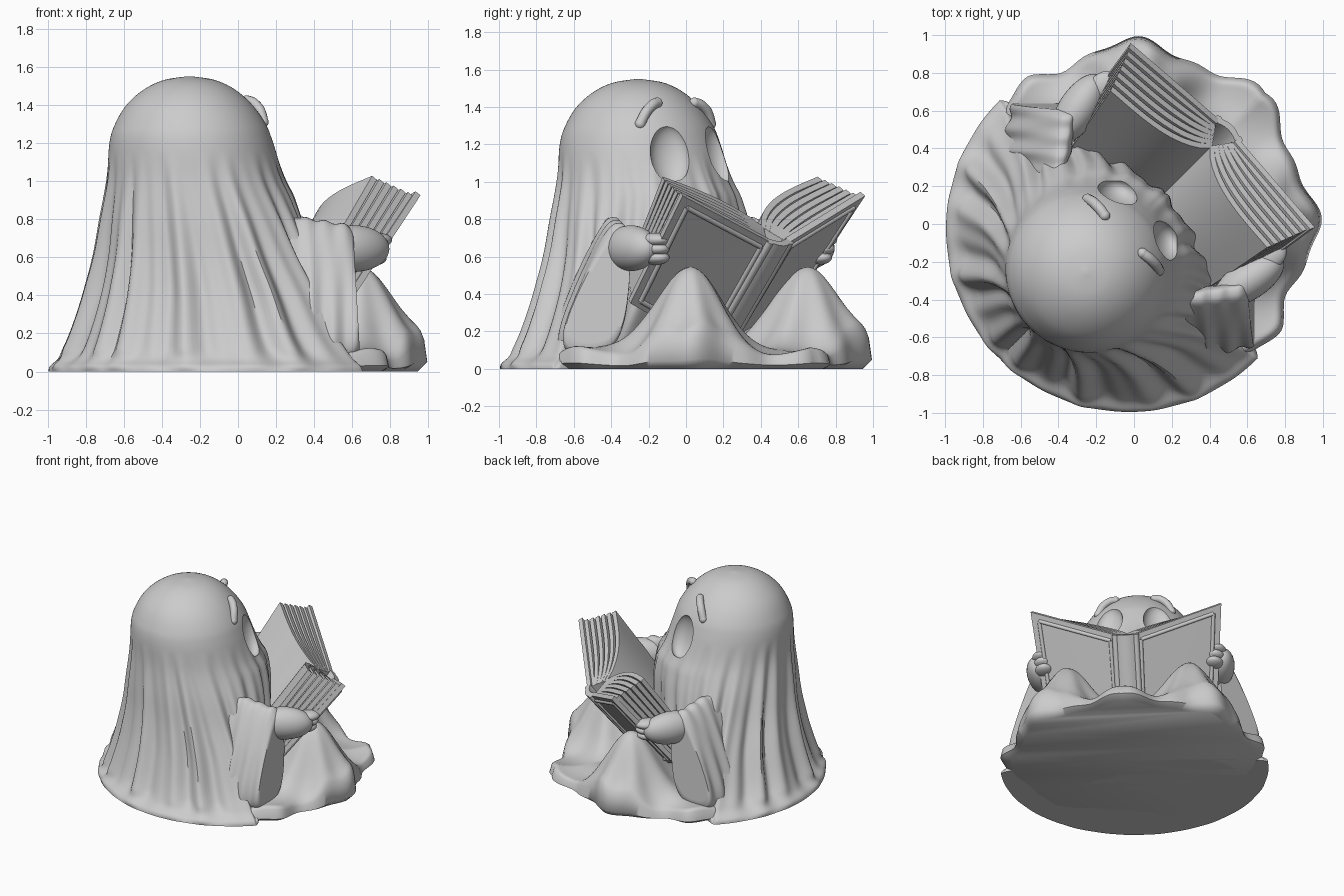
import bpy, bmesh, math
from math import sin, cos, pi, sqrt, exp
from mathutils import Vector, Matrix

if "Cube" in bpy.data.objects:
    bpy.data.objects.remove(bpy.data.objects["Cube"])

# Built facing local +Y and symmetric in X, then every object is turned -45 degrees.
def L(x, y, z):
    """World position -> local frame."""
    return Vector(((x - y) / sqrt(2), (x + y) / sqrt(2), z))

def finish(name, bm, mirror=False, angle=45):
    bmesh.ops.recalc_face_normals(bm, faces=bm.faces)
    if mirror:
        dup = bmesh.ops.duplicate(bm, geom=bm.verts[:] + bm.edges[:] + bm.faces[:])["geom"]
        for v in dup:
            if isinstance(v, bmesh.types.BMVert):
                v.co.x *= -1
        bmesh.ops.reverse_faces(bm, faces=[f for f in dup if isinstance(f, bmesh.types.BMFace)])
    me = bpy.data.meshes.new(name)
    bm.to_mesh(me)
    bm.free()
    ob = bpy.data.objects.new(name, me)
    bpy.context.collection.objects.link(ob)
    ob.rotation_euler.z = -pi / 4
    smooth(ob, angle)
    return ob

def smooth(ob, angle):
    bpy.ops.object.select_all(action='DESELECT')
    ob.select_set(True)
    bpy.context.view_layer.objects.active = ob
    bpy.ops.object.shade_smooth_by_angle(angle=math.radians(angle))

def loft(bm, rings):
    rows = [[bm.verts.new(p) for p in r] for r in rings]
    for a, b in zip(rows, rows[1:]):
        for i in range(len(a)):
            j = (i + 1) % len(a)
            bm.faces.new((a[i], a[j], b[j], b[i]))
    bm.faces.new(rows[0])
    bm.faces.new(rows[-1])

def slab(bm, fn, n, thick, nu=14, nv=4):
    """Curved sheet fn(u, v) thickened along n."""
    rings = []
    for j in range(nv + 1):
        row = [fn(i / nu, j / nv) for i in range(nu + 1)]
        rings.append(row + [p + n * thick for p in reversed(row)])
    loft(bm, rings)

def tube(bm, pts, r, sides=14):
    rings = []
    for i, p in enumerate(pts):
        d = (pts[min(i + 1, len(pts) - 1)] - pts[max(i - 1, 0)]).normalized()
        q = d.to_track_quat('Z', 'Y')
        rings.append([p + q @ Vector((r * cos(2 * pi * a / sides), r * sin(2 * pi * a / sides), 0))
                      for a in range(sides)])
    loft(bm, rings)

def blob(bm, loc, size, rot=Matrix()):
    bmesh.ops.create_uvsphere(bm, u_segments=32, v_segments=20, radius=1,
                              matrix=Matrix.Translation(loc) @ rot @ Matrix.Diagonal((*size, 1)))

def catmull(pts, n):
    out = []
    for i in range(len(pts) - 1):
        a, b, c, d = (pts[max(i - 1, 0)], pts[i], pts[i + 1], pts[min(i + 2, len(pts) - 1)])
        for k in range(n):
            t = k / n
            out.append(b + (c - a) * t / 2 + (a * 2 - b * 5 + c * 4 - d) * t * t / 2
                       + (b * 3 - a - c * 3 + d) * t ** 3 / 2)
    return out + [pts[-1]]

# Draped body and head: (height, centre offset, radius)
PROFILE = [(0, -.03, .965), (.03, -.035, .95), (.08, -.045, .885), (.2, -.07, .80), (.4, -.10, .70),
           (.6, -.14, .61), (.8, -.18, .54), (1, -.22, .47), (1.2, -.245, .43), (1.3, -.25, .395),
           (1.4, -.255, .33), (1.48, -.255, .24), (1.53, -.255, .135), (1.55, -.255, .01)]
rings = []
for z, c, r in catmull([Vector(p) for p in PROFILE], 7):
    kf = min(1, .1 + .9 * z / .93)
    amp = .038 * max(0, min(1, (1.15 - z) / .7)) * min(1, z / .12 + .05)
    ring = []
    for i in range(240):
        t = 2 * pi * i / 240
        w = abs((t + pi) % (2 * pi) - pi)
        fold = .65 * sin(17 * w + 1.2 * sin(3 * w) + .5 * z) + .45 * sin(29 * w + 1)
        rr = max(r + amp * fold, .005)
        f = rr * cos(t)
        ring.append((rr * sin(t), c * sqrt(2) + (f * kf if f > 0 else f), max(z, 0)))
    rings.append(ring)
bm = bmesh.new()
loft(bm, rings)
body = finish("draped_body", bm)

# Eye sockets cut into the face
bm = bmesh.new()
for s in (1, -1):
    blob(bm, (s * .18, .06, 1.145), (.11, .075, .165),
         Matrix.Rotation(-s * .42, 4, 'Z') @ Matrix.Rotation(.2, 4, 'X'))
cutter = finish("eye_cutter", bm)
cutter.hide_render = True
mod = body.modifiers.new("eyes", 'BOOLEAN')
mod.object, mod.operation, mod.solver = cutter, 'DIFFERENCE', 'EXACT'
bpy.context.view_layer.objects.active = body
bpy.ops.object.modifier_apply(modifier=mod.name)
bpy.data.objects.remove(cutter)
smooth(body, 40)

# Eyebrows
bm = bmesh.new()
brow = catmull([L(.132, -.245, 1.31), L(.115, -.215, 1.37), L(.08, -.18, 1.41), L(.045, -.155, 1.422)], 5)
tube(bm, brow, .028)
for p in (brow[0], brow[-1]):
    blob(bm, p, (.0285, .0285, .0285))
finish("eyebrows", bm, True)

# Lap cloth with two knees and a rippled hem
rings = []
for j in range(61):
    q = max(j / 60, .005)
    edge = .25 + .75 * sqrt(max(0, 1 - max(0, (q - .95) / .05) ** 2))
    ring = []
    for i in range(240):
        t = 2 * pi * i / 240
        w = abs((t + pi) % (2 * pi) - pi)
        front = max(0, min(1, (1.9 - w) / .5))
        R = .85 + front * (.09 + .042 * cos(8 * w) + .014 * sin(19 * w))
        x, y = R * q * sin(t), R * q * cos(t)
        dx, dy = abs(x) - .44, y - .475
        d2 = (dx / (.17 if dx > 0 else .19)) ** 2 + (dy / (.165 if dy > 0 else .21)) ** 2
        a = math.atan2(dy, dx)
        z = .06 + .47 * exp(-.5 * d2) + front * q ** 4 * (.035 + .045 * cos(8 * w + .4))
        z += .026 * sin(7 * a + 1) * min(1, d2 / 2) * exp(-d2 / 12)
        ring.append((x, y, max(z, .02) * edge))
    rings.append(ring)
rings.append([(x * .95, y * .95, 0) for x, y, z in rings[-1]])
bm = bmesh.new()
loft(bm, rings)
finish("lap_cloth", bm, angle=60)

# Sleeves hanging from the forearms down to the floor
rings = []
for j in range(41):
    u = j / 40
    end = 1 - .08 * max(0, (u - .9) / .1) ** 2
    top, bot = .84 - .075 * u + .006 * sin(30 * u), .0 + .07 * u
    ring = []
    for i in range(64):
        a = 2 * pi * i / 64
        ca = cos(a)
        ca = ca if ca > 0 else -abs(ca) ** .7
        low = (1 - ca) / 2
        wid = (.085 + .10 * low) * end * (.45 + .55 * min(1, 2 * u))
        side = math.copysign(abs(sin(a)) ** .7, sin(a))
        ripple = .016 * sin(26 * u + 1.5 * low) * side * low
        ring.append(L(.14 + .465 * u + .035 * low * u, -.42 + .07 * u - (.20 - .02 * u) * low + wid * side + ripple,
                      (top + bot) / 2 + (top - bot) / 2 * ca * end))
    rings.append(ring)
# tucked-in cuff opening
mid = sum((Vector(p) for p in rings[-1]), Vector()) / 64
rings.append([p.lerp(mid, .14) for p in rings[-1]])
bm = bmesh.new()
loft(bm, rings)
finish("sleeves", bm, True, 60)

# Hands with curled fingers
bm = bmesh.new()
blob(bm, L(.61, -.295, .645), (.21, .105, .122), Matrix.Rotation(math.radians(78), 4, 'Z'))
for k in range(3):
    blob(bm, L(.735 - .014 * k, -.165, .69 - .048 * k), (.085, .065, .038),
         Matrix.Rotation(math.radians(95), 4, 'Z'))
finish("hands", bm, True)

# Book: bilinear patches for the cover and the open page surface
COVER = [Vector(p) for p in ((.07, .24, .11), (.62, .20, .35), (.08, .71, .68), (.69, .665, .925))]
PAGE = [Vector(p) for p in ((.0, .17, .20), (.53, .06, .50), (.0, .60, .76), (.60, .42, 1.03))]
IN = (COVER[1] - COVER[0]).cross(COVER[2] - COVER[0]).normalized()
BULGE = Vector((0, -.77, .63))

def patch(c, u, v):
    return c[0].lerp(c[1], u).lerp(c[2].lerp(c[3], u), v)

bm = bmesh.new()
slab(bm, lambda u, v: patch(COVER, u, v), IN, .035)
finish("book_covers", bm, True, 30)

bm = bmesh.new()
loop = [(.05, .06), (.91, .06), (.91, .93), (.05, .93)]
for a, b in zip(loop, loop[1:] + loop[:1]):
    pa, pb = patch(COVER, *a), patch(COVER, *b)
    tube(bm, [pa.lerp(pb, k / 4) for k in range(5)], .014)
finish("cover_border", bm, True)

bm = bmesh.new()
for k in range(6):
    g = (k + .7) / 6.2
    def sheet(u, v):
        vv, uu = .03 + .95 * v, u * .985
        p = patch(COVER, uu, vv).lerp(patch(PAGE, uu, vv), g)
        return p + BULGE * (.085 * g * sin(pi * u ** .65))
    slab(bm, sheet, IN, .034)
finish("book_pages", bm, True, 30)

# Spine with hinge ridges
bm = bmesh.new()
def spine(u, v):
    s = 2 * u - 1
    return Vector((.085 * s, .24 + .47 * v, .11 + .57 * v)) - BULGE * (.035 * (1 - s * s))
slab(bm, spine, BULGE, .04)
for s in (-1, 1):
    tube(bm, [Vector((s * .075, .24 + .47 * k / 4, .11 + .57 * k / 4)) for k in range(5)], .022)
finish("book_spine", bm)
